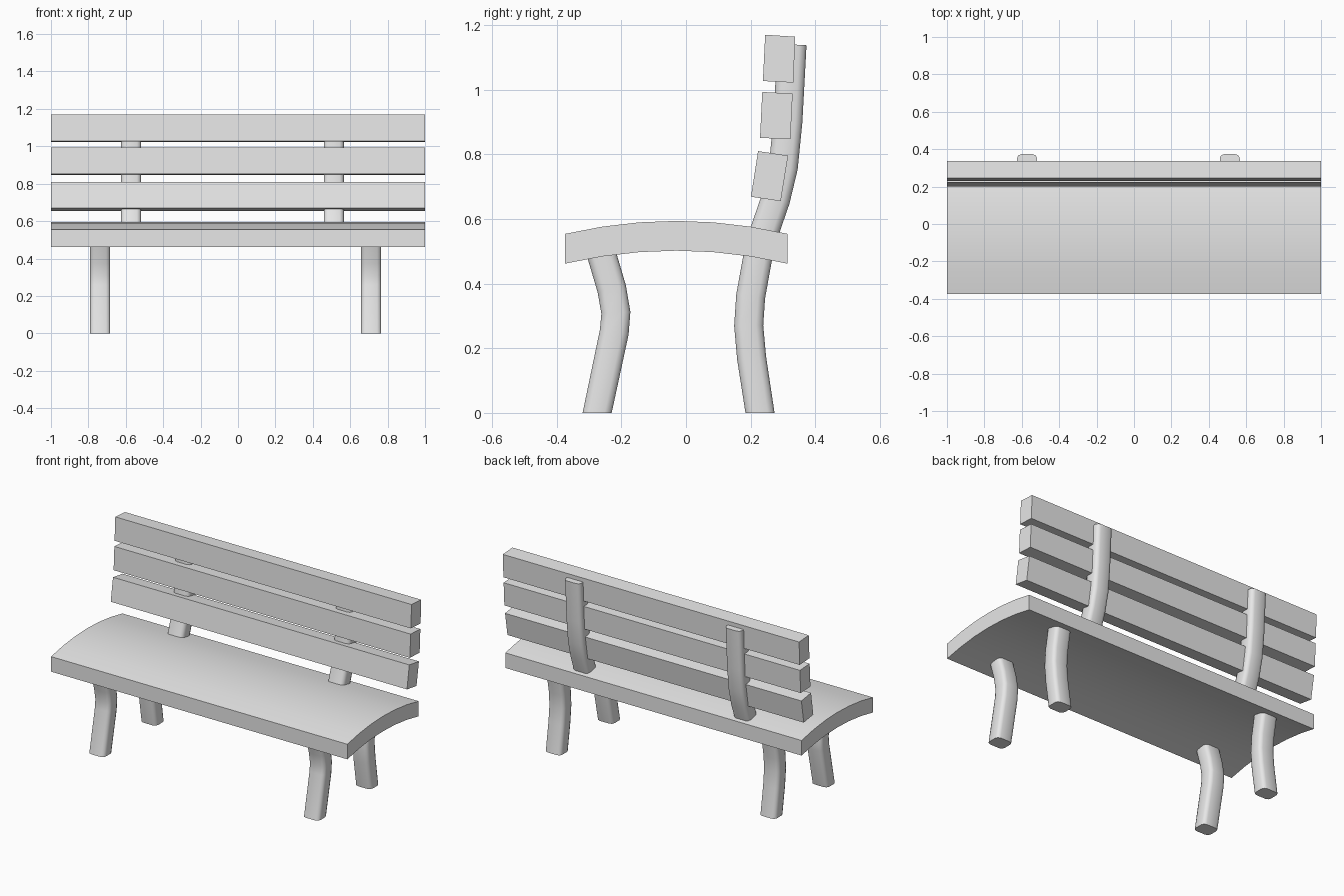
import bpy, bmesh, math
from mathutils import Vector

cube = bpy.data.objects.get("Cube")
if cube:
    bpy.data.objects.remove(cube, do_unlink=True)

# Single grey finish
grey = bpy.data.materials.new("plain grey")
grey.use_nodes = True
grey.diffuse_color = (0.8, 0.8, 0.8, 1)
grey.node_tree.nodes["Principled BSDF"].inputs["Base Color"].default_value = (0.8, 0.8, 0.8, 1)


def loft(name, rings, smooth=None):
    """Skin a list of equal closed rings and cap both ends."""
    bm = bmesh.new()
    rows = [[bm.verts.new(p) for p in ring] for ring in rings]
    n = len(rows[0])
    for a, b in zip(rows, rows[1:]):
        for i in range(n):
            j = (i + 1) % n
            bm.faces.new((a[i], a[j], b[j], b[i]))
    bm.faces.new(rows[0])
    bm.faces.new(rows[-1])
    bmesh.ops.recalc_face_normals(bm, faces=bm.faces)
    mesh = bpy.data.meshes.new(name)
    bm.to_mesh(mesh)
    bm.free()
    mesh.materials.append(grey)
    obj = bpy.data.objects.new(name, mesh)
    bpy.context.collection.objects.link(obj)
    if smooth:
        bpy.ops.object.select_all(action='DESELECT')
        obj.select_set(True)
        bpy.context.view_layer.objects.active = obj
        bpy.ops.object.shade_smooth_by_angle(angle=math.radians(smooth))
    return obj


def board(name, profile, smooth=None):
    """Extrude a (y, z) profile along the whole bench length."""
    return loft(name, [[(x, y, z) for y, z in profile] for x in (-1, 1)], smooth)


def rounded_rect(w, d, r, steps=2):
    pts = []
    for k, (sx, sy) in enumerate(((1, 1), (-1, 1), (-1, -1), (1, -1))):
        for s in range(steps + 1):
            a = math.radians(90 * (k + s / steps))
            pts.append((sx * (w / 2 - r) + r * math.cos(a),
                        sy * (d / 2 - r) + r * math.sin(a)))
    return pts


def bent_post(name, x, path, flat_start=False):
    """Sweep a rounded bar along a (y, z) path."""
    section = rounded_rect(0.107, 0.09, 0.022)
    rings = []
    for i, (y, z) in enumerate(path):
        a = Vector(path[max(i - 1, 0)])
        b = Vector(path[min(i + 1, len(path) - 1)])
        t = (b - a).normalized()
        side = Vector((1, 0)) if flat_start and i == 0 else Vector((t.y, -t.x))
        rings.append([(x + u, y + v * side.x, z + v * side.y) for u, v in section])
    return loft(name, rings, 50)


# Arched seat
ts = [-1 + i / 3 for i in range(7)]
top = [(-0.03 + 0.344 * t, 0.594 - 0.04 * t * t) for t in ts]
board("seat", top + [(y, z - 0.092) for y, z in reversed(top)], 40)

# Back slats
board("top_slat", [(0.245, 1.17), (0.338, 1.164), (0.332, 1.022), (0.238, 1.027)])
board("middle_slat", [(0.236, 0.993), (0.33, 0.988), (0.323, 0.847), (0.229, 0.851)])
board("lower_slat", [(0.223, 0.81), (0.316, 0.796), (0.293, 0.655), (0.201, 0.669)])

# Legs and back supports
front_path = [(-0.275, 0), (-0.222, 0.25), (-0.217, 0.31), (-0.23, 0.385), (-0.267, 0.51)]
rear_path = [(0.229, 0), (0.203, 0.17), (0.194, 0.27), (0.2, 0.36), (0.227, 0.51)]
support_path = [(0.232, 0.53), (0.277, 0.66), (0.301, 0.76), (0.315, 0.9), (0.328, 1.14)]
for side, leg_x, post_x in (("right", -0.737, -0.572), ("left", 0.712, 0.512)):
    bent_post(side + "_front_leg", leg_x, front_path, True)
    bent_post(side + "_rear_leg", leg_x, rear_path, True)
    bent_post(side + "_back_support", post_x, support_path)
